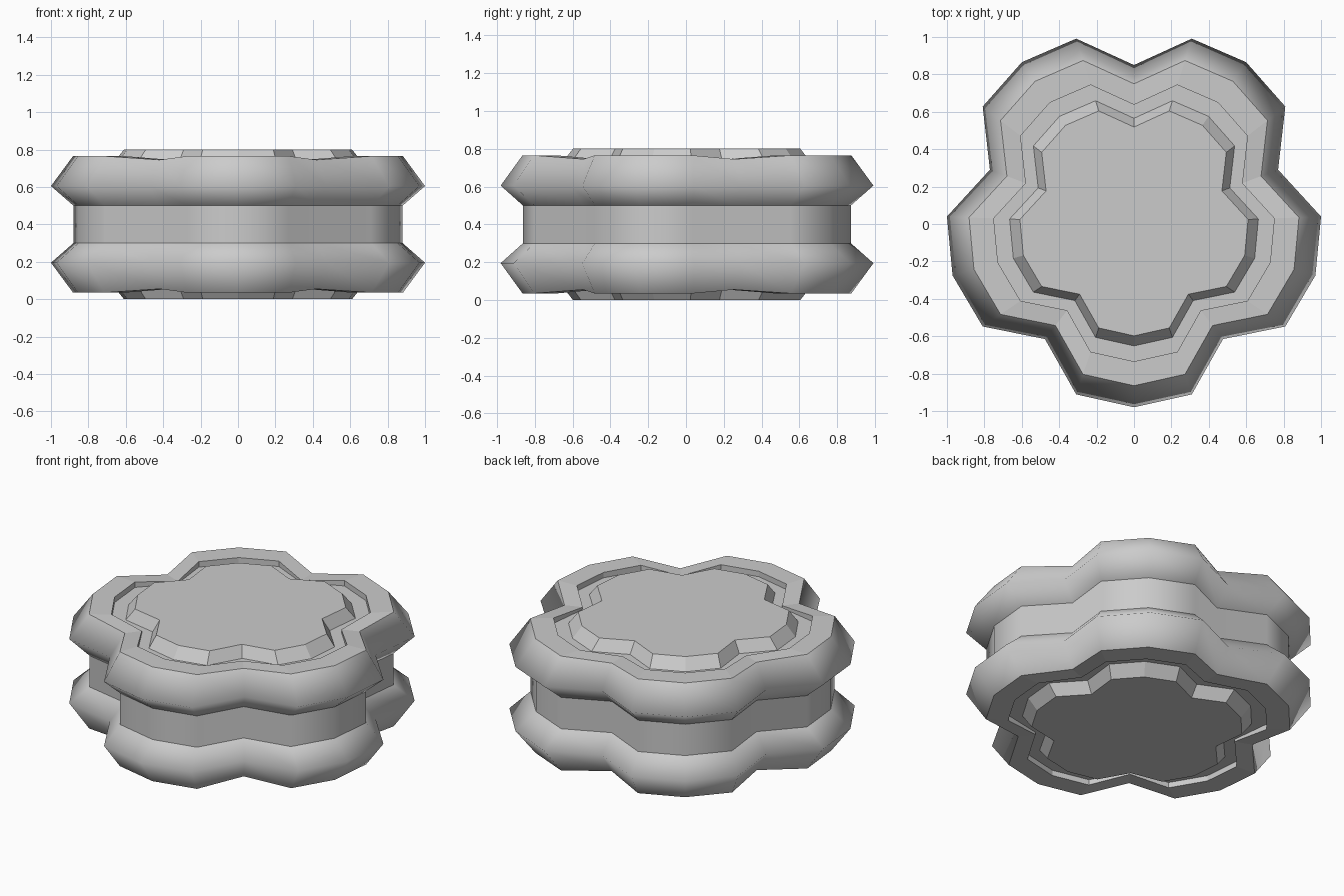
import bpy, bmesh
from math import sin, cos, radians

if "Cube" in bpy.data.objects:
    bpy.data.objects.remove(bpy.data.objects["Cube"])

# Five-lobed outline: notch, shoulder, tip, shoulder per lobe
CY = 0.04
LOBE = [(0, 0.81), (18, 1.0), (36, 1.02), (54, 1.0)]
outline = [(r * sin(radians(a + 72 * k)), r * cos(radians(a + 72 * k)) + CY)
           for k in range(5) for a, r in LOBE]
N = len(outline)

# Upper half profile: scale, z, notch dip
upper = [(0.88, 0.50, 0), (1.0, 0.605, 0), (0.882, 0.765, 0.02),
         (0.75, 0.765, 0.02), (0.75, 0.73, 0), (0.665, 0.73, 0), (0.61, 0.80, 0)]
lower = [(s, 0.8 - z, -d) for s, z, d in reversed(upper)]
profile = lower + upper
SMOOTH_BANDS = {4, 5, 6, 7, 8}      # bulges and waist
SOFT_RINGS = {5, 8}                 # rounded crest of each bulge

bm = bmesh.new()
rings = []
for s, z, dip in profile:
    rings.append([bm.verts.new((x * s, y * s, z - (dip if i % 4 == 0 else 0)))
                  for i, (x, y) in enumerate(outline)])

# Side bands (outline runs clockwise seen from above)
for b in range(len(rings) - 1):
    lo, hi = rings[b], rings[b + 1]
    for i in range(N):
        j = (i + 1) % N
        f = bm.faces.new((lo[i], hi[i], hi[j], lo[j]))
        f.smooth = b in SMOOTH_BANDS

# Fan caps
for ring, z in ((rings[0], 0.0), (rings[-1], 0.8)):
    c = bm.verts.new((0, CY * 0.6, z))
    for i in range(N):
        bm.faces.new((c, ring[i], ring[(i + 1) % N]))

# Crisp rings everywhere except the bulge crests
for r, ring in enumerate(rings):
    if r in SOFT_RINGS:
        continue
    for i in range(N):
        e = bm.edges.get((ring[i], ring[(i + 1) % N]))
        e.smooth = False

bmesh.ops.recalc_face_normals(bm, faces=bm.faces)
me = bpy.data.meshes.new("lobed_disc")
bm.to_mesh(me)
bm.free()
obj = bpy.data.objects.new("lobed_disc", me)
bpy.context.collection.objects.link(obj)
